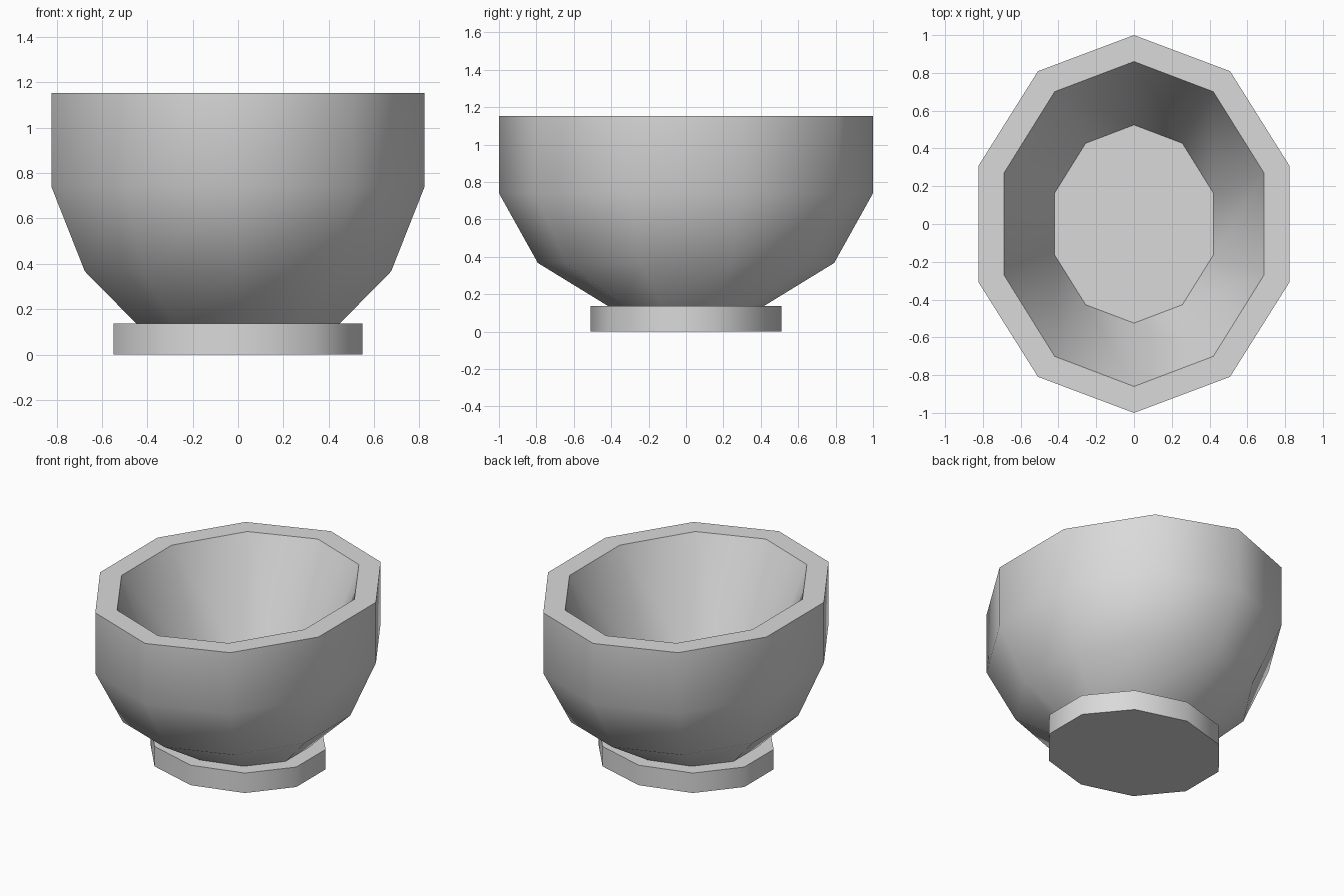
import bpy
import bmesh
import math
from mathutils import Matrix, Vector

SIDES = 10
RIM_WIDTH = 0.14
RIM_HEIGHT = 1.152
FLOOR_HEIGHT = 0.42
FLOOR_TAPER = 0.61

cube = bpy.data.objects.get("Cube")
if cube:
    bpy.data.objects.remove(cube, do_unlink=True)

# Plain grey for the whole vessel
grey = bpy.data.materials.new("plain_grey")
grey.use_nodes = True
colour = (0.7, 0.7, 0.7, 1)
grey.diffuse_color = colour
grey.node_tree.nodes["Principled BSDF"].inputs["Base Color"].default_value = colour

# Foot, stepped shoulder and outer wall: x radius, y radius, height
profile = [
    (0.578, 0.51, 0),
    (0.578, 0.51, 0.136),
    (0.471, 0.415, 0.136),
    (0.71, 0.792, 0.367),
    (0.865, 1, 0.74),
    (0.865, 1, RIM_HEIGHT),
]
bm = bmesh.new()
angles = [math.tau * i / SIDES for i in range(SIDES)]
rings = [[bm.verts.new((-rx * math.sin(a), ry * math.cos(a), z)) for a in angles]
         for rx, ry, z in profile]
for low, high in zip(rings, rings[1:]):
    for i in range(SIDES):
        j = (i + 1) % SIDES
        bm.faces.new((low[i], low[j], high[j], high[i]))
bm.faces.new(rings[0][::-1])
mouth = bm.faces.new(rings[-1])
bm.normal_update()

# Flat rim of even width
bmesh.ops.inset_individual(bm, faces=[mouth], thickness=RIM_WIDTH, use_even_offset=False)

# Hollow tapering down to a flat floor
hollow = bmesh.ops.extrude_discrete_faces(bm, faces=[mouth])["faces"][0]
floor_verts = list(hollow.verts)
bmesh.ops.scale(bm, vec=(FLOOR_TAPER, FLOOR_TAPER, 1), verts=floor_verts, space=Matrix())
bmesh.ops.translate(bm, vec=Vector((0, 0, FLOOR_HEIGHT - RIM_HEIGHT)), verts=floor_verts)
bmesh.ops.recalc_face_normals(bm, faces=bm.faces)

mesh = bpy.data.meshes.new("footed_bowl")
bm.to_mesh(mesh)
bm.free()
mesh.materials.append(grey)
bowl = bpy.data.objects.new("footed_bowl", mesh)
bpy.context.collection.objects.link(bowl)

# Smooth round the sides, crisp at the rim, foot and floor
bpy.ops.object.select_all(action="DESELECT")
bowl.select_set(True)
bpy.context.view_layer.objects.active = bowl
bpy.ops.object.shade_smooth_by_angle(angle=math.radians(50))
